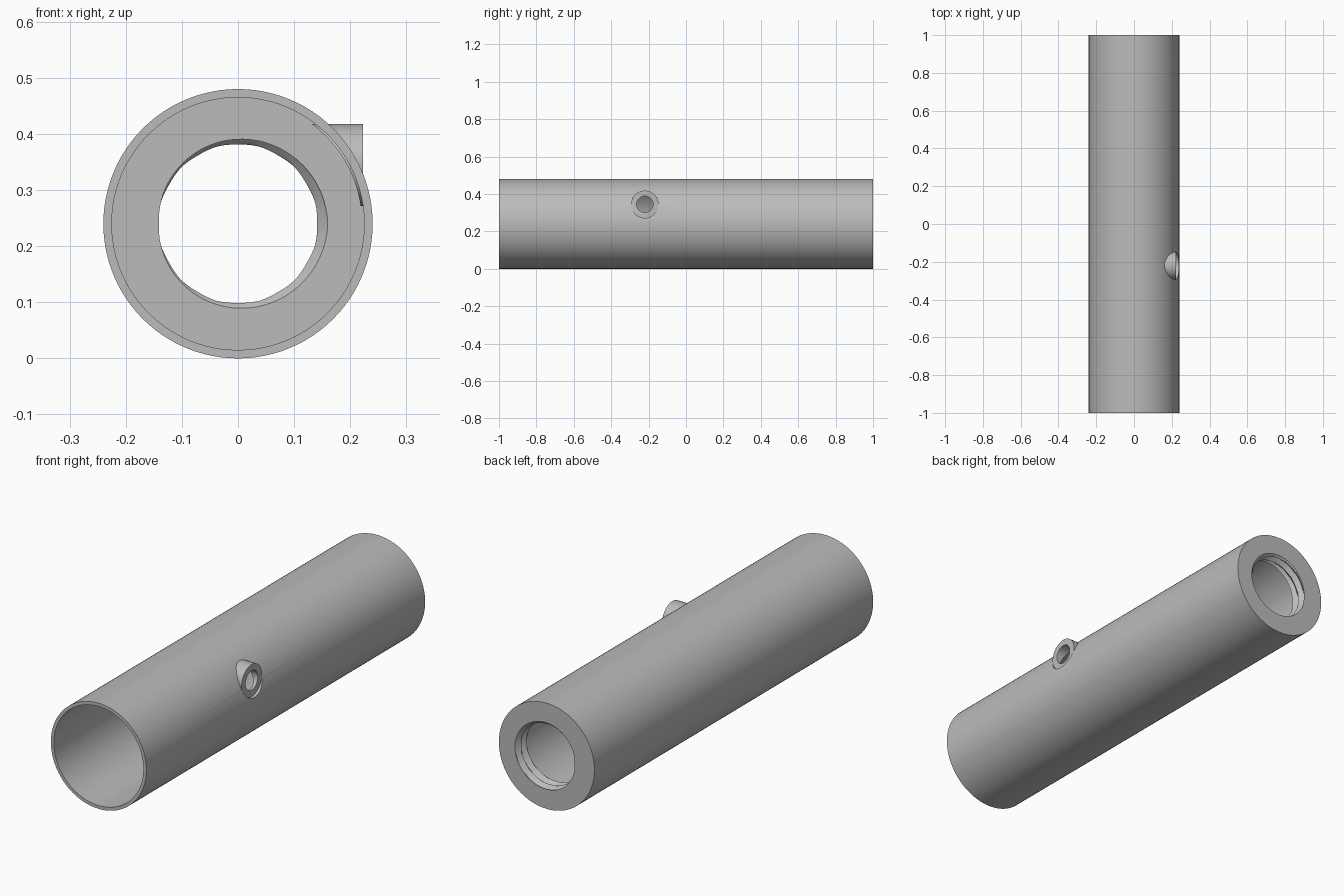
import bpy, bmesh, math
from mathutils import Matrix

cube = bpy.data.objects.get("Cube")
if cube:
    bpy.data.objects.remove(cube, do_unlink=True)

R_OUT, R_IN, AXIS_Z = 0.24, 0.225, 0.24
CREST, ROOT, PITCH, TURNS = 0.141, 0.16, 0.04, 2
SEGS, STEPS = 96, 12
PORT_Y, PORT_Z, PORT_R, PORT_BORE, PORT_END = -0.22, 0.345, 0.073, 0.044, 0.223

grey = bpy.data.materials.new("plain grey")
grey.use_nodes = True
colour = (0.5, 0.5, 0.5, 1)
grey.diffuse_color = colour
grey.node_tree.nodes["Principled BSDF"].inputs["Base Color"].default_value = colour


def make_object(name, bm):
    bmesh.ops.recalc_face_normals(bm, faces=bm.faces)
    mesh = bpy.data.meshes.new(name)
    bm.to_mesh(mesh)
    bm.free()
    mesh.materials.append(grey)
    obj = bpy.data.objects.new(name, mesh)
    bpy.context.collection.objects.link(obj)
    return obj


def rod(name, radius, start, end, axis, offset, segments):
    """Solid cylinder along X or Y."""
    bm = bmesh.new()
    turn = Matrix.Rotation(math.pi / 2, 4, 'Y' if axis == 'X' else 'X')
    middle = (start + end) / 2
    place = (middle, *offset) if axis == 'X' else (offset[0], middle, offset[1])
    bmesh.ops.create_cone(bm, cap_ends=True, segments=segments, radius1=radius,
                          radius2=radius, depth=end - start,
                          matrix=Matrix.Translation(place) @ turn)
    return make_object(name, bm)


def combine(target, tool, operation):
    tool.hide_render = True
    mod = target.modifiers.new(operation, 'BOOLEAN')
    mod.operation, mod.object, mod.solver = operation, tool, 'EXACT'
    bpy.context.view_layer.objects.active = target
    bpy.ops.object.modifier_apply(modifier=mod.name)
    bpy.data.objects.remove(tool, do_unlink=True)


# Tube: revolved wall with a helical thread through its rear end wall
def thread_radius(depth, angle):
    phase = (depth / PITCH + angle / math.tau) % 1
    return CREST + (ROOT - CREST) * abs(1 - 2 * phase)


depth = PITCH * TURNS
profile = [(-1, R_OUT), (1, R_OUT)]
profile += [(1 - depth * i / (STEPS * TURNS), None) for i in range(STEPS * TURNS + 1)]
profile += [(1 - depth, R_IN), (-1, R_IN)]

bm = bmesh.new()
rings = []
for y, radius in profile:
    ring = []
    for i in range(SEGS):
        a = math.tau * i / SEGS
        r = radius or thread_radius(1 - y, a)
        ring.append(bm.verts.new((r * math.cos(a), y, AXIS_Z + r * math.sin(a))))
    rings.append(ring)
for k, ring in enumerate(rings):
    after = rings[(k + 1) % len(rings)]
    for i in range(SEGS):
        j = (i + 1) % SEGS
        bm.faces.new((ring[i], ring[j], after[j], after[i]))
tube = make_object("threaded_tube", bm)

# Side port: flat seat cut in the wall, short stub, then the bore
port = (PORT_Y, PORT_Z)
combine(tube, rod("seat_cutter", PORT_R, PORT_END, 0.4, 'X', port, 64), 'DIFFERENCE')
stub = rod("side_port", PORT_R, 0.1, PORT_END, 'X', port, 64)
combine(stub, rod("core_cutter", 0.221, -0.5, 0.1, 'Y', (0, AXIS_Z), SEGS), 'DIFFERENCE')
combine(tube, stub, 'UNION')
combine(tube, rod("bore_cutter", PORT_BORE, 0.08, 0.4, 'X', port, 48), 'DIFFERENCE')

# Smooth the round surfaces, keep the rims crisp
bpy.ops.object.select_all(action='DESELECT')
tube.select_set(True)
bpy.context.view_layer.objects.active = tube
bpy.ops.object.shade_smooth_by_angle(angle=math.radians(30))
